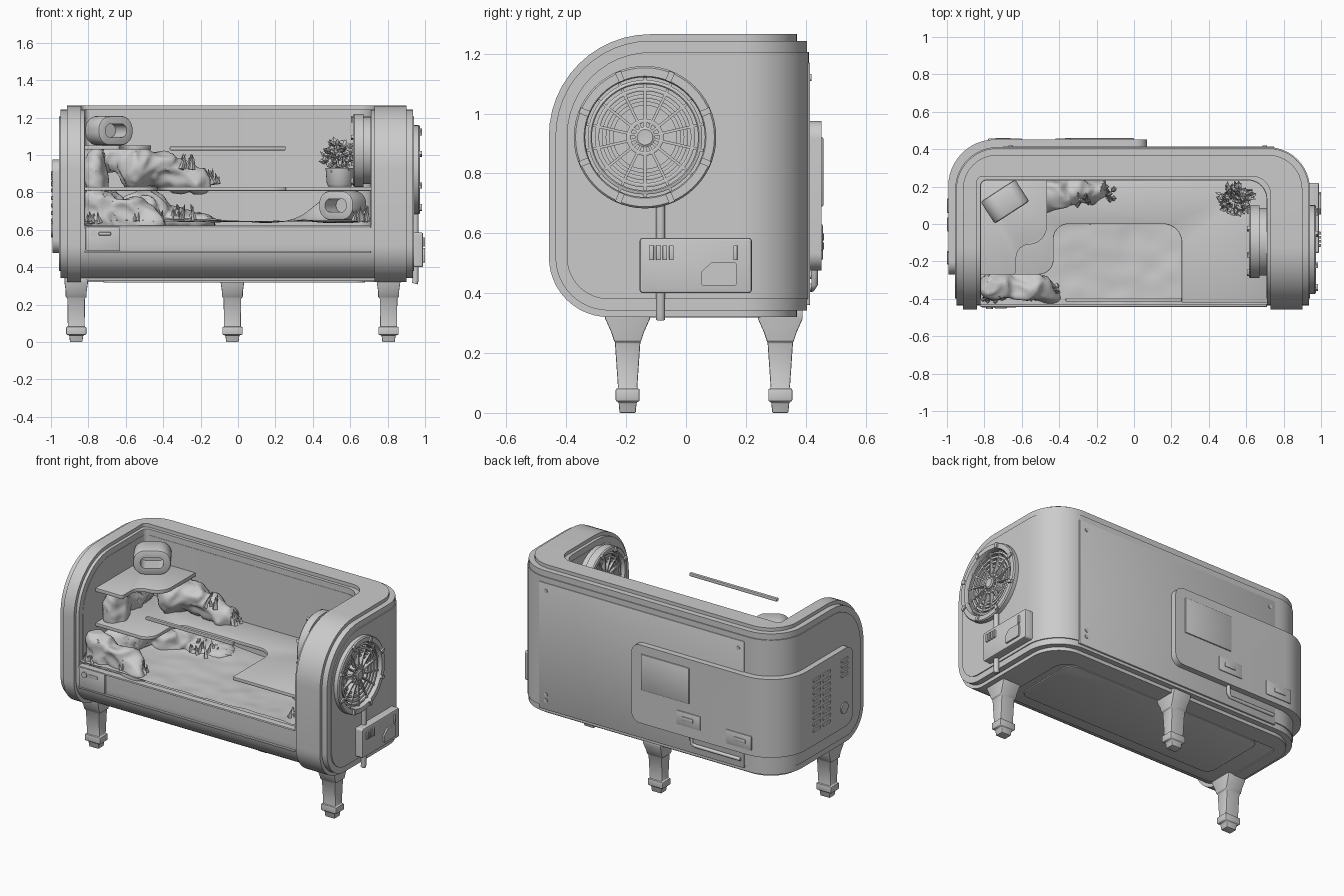
import bpy, bmesh, math, random
from mathutils import Vector, Matrix, noise

if "Cube" in bpy.data.objects:
    bpy.data.objects.remove(bpy.data.objects["Cube"])
random.seed(4)
PI = math.pi

def finish(name, bm, bevel=0, angle=35):
    bmesh.ops.recalc_face_normals(bm, faces=bm.faces)
    me = bpy.data.meshes.new(name)
    bm.to_mesh(me); bm.free()
    o = bpy.data.objects.new(name, me)
    bpy.context.collection.objects.link(o)
    if bevel:
        m = o.modifiers.new("b", 'BEVEL')
        m.width, m.segments, m.limit_method, m.angle_limit = bevel, 2, 'ANGLE', math.radians(40)
        apply(o, m)
    smooth(o, angle)
    return o

def select(o):
    bpy.ops.object.select_all(action='DESELECT')
    o.select_set(True); bpy.context.view_layer.objects.active = o

def smooth(o, angle=35):
    select(o); bpy.ops.object.shade_smooth_by_angle(angle=math.radians(angle))

def apply(o, m):
    select(o); bpy.ops.object.modifier_apply(modifier=m.name)

def boolean(o, cutter, op='DIFFERENCE'):
    m = o.modifiers.new("c", 'BOOLEAN')
    m.operation, m.object, m.solver = op, cutter, 'EXACT'
    apply(o, m)
    bpy.data.objects.remove(cutter)
    smooth(o)

def fillet(pts, seg=12):
    out = []
    for i, (x, y, r) in enumerate(pts):
        p = Vector((x, y)); a = Vector(pts[i-1][:2]) - p; b = Vector(pts[(i+1) % len(pts)][:2]) - p
        if r <= 0: out.append(p); continue
        a.normalize(); b.normalize()
        h = a.angle(b) / 2
        c = p + (a + b).normalized() * r / math.sin(h)
        s, e = p + a*r/math.tan(h) - c, p + b*r/math.tan(h) - c
        t = s.angle_signed(e)
        out += [c + Matrix.Rotation(-t*k/seg, 2) @ s for k in range(seg+1)]
    return out

def prism(name, pts, lo, hi, axis='z', bevel=0):
    bm = bmesh.new()
    put = {'z': lambda a, b, t: (a, b, t), 'x': lambda a, b, t: (t, a, b), 'y': lambda a, b, t: (a, t, b)}[axis]
    rings = [[bm.verts.new(put(p[0], p[1], t)) for p in fillet(pts)] for t in (lo, hi)]
    n = len(rings[0])
    for r in rings: bm.faces.new(r)
    for i in range(n):
        bm.faces.new((rings[0][i], rings[0][(i+1) % n], rings[1][(i+1) % n], rings[1][i]))
    return finish(name, bm, bevel)

def rect(a0, a1, b0, b1, r=0):
    return [(a0, b0, r), (a1, b0, r), (a1, b1, r), (a0, b1, r)]

def boxes(name, items, bevel=0):
    bm = bmesh.new()
    for x0, x1, y0, y1, z0, z1 in items:
        M = Matrix.Translation(((x0+x1)/2, (y0+y1)/2, (z0+z1)/2)) @ Matrix.Diagonal((x1-x0, y1-y0, z1-z0, 1))
        bmesh.ops.create_cube(bm, size=1, matrix=M)
    return finish(name, bm, bevel)

def lathe(name, prof, loc, axis='z', seg=48):
    bm = bmesh.new()
    vs = [bm.verts.new((r, 0, h)) for r, h in prof]
    for a, b in zip(vs, vs[1:]): bm.edges.new((a, b))
    bmesh.ops.spin(bm, geom=bm.verts[:] + bm.edges[:], axis=(0, 0, 1), cent=(0, 0, 0), angle=2*PI, steps=seg)
    bmesh.ops.remove_doubles(bm, verts=bm.verts, dist=1e-5)
    R = {'z': Matrix(), 'x': Matrix.Rotation(PI/2, 4, 'Y'), 'y': Matrix.Rotation(-PI/2, 4, 'X')}[axis]
    bmesh.ops.transform(bm, matrix=Matrix.Translation(loc) @ R, verts=bm.verts)
    return finish(name, bm)

def tube(name, pts, r):
    c = bpy.data.curves.new(name, 'CURVE'); c.dimensions = '3D'
    c.bevel_depth, c.bevel_resolution, c.use_fill_caps = r, 3, True
    s = c.splines.new('POLY'); s.points.add(len(pts)-1)
    for q, p in zip(s.points, pts): q.co = (*p, 1)
    bpy.context.collection.objects.link(bpy.data.objects.new(name, c))

# Body layers: rounded plan crossed with rounded side profile, opened to top and front
def shell(name, d, e, open_z, grow=0):
    o = prism(name, [(-.95+d, -.6, 0), (.935-d, -.6, 0), (.935-d, .405-d, .22-d), (-.95+d, .405-d, .22-d)], .2, 1.4)
    boolean(o, prism("cut", [(-.458+e, .32+e, .2-e), (.6, .32+e, 0), (.6, 1.265-e, 0), (-.458+e, 1.265-e, .34-e)], -1.2, 1.2, 'x'), 'INTERSECT')
    boolean(o, prism("cut", [(-.82-grow, -.7, 0), (.71+grow, -.7, 0), (.71+grow, .235+grow, .1), (-.82-grow, .235+grow, .03)], open_z, 1.5))
    return o
body = [shell("body_shell", 0, .022, .615), shell("raised_rim", .035, 0, .28, .02), shell("wall_panels", -.006, .06, .615, -.002)]
for o in body:
    boolean(o, lathe("cut", [(0, 0), (.203, 0), (.203, .3), (0, .3)], (.86, -.137, .921), 'x'))
prism("underside_frame", rect(-.88, .87, -.28, .36, .12), .325, .36, bevel=.006)
prism("underside_panel", rect(-.72, .68, -.2, .25, .06), .318, .33, bevel=.004)
boxes("back_plate", [(-.7, .75, .39, .415, .36, 1.17)], .004)
boxes("tub_front_seam", [(-.82, .71, -.445, -.42, .478, .486), (-.82, .71, -.443, -.40, .61, .622)], .002)
boxes("control_panel", [(-.815, -.63, -.447, -.42, .488, .618)], .006)
boxes("control_slot", [(-.745, -.68, -.453, -.43, .57, .588)], .004)
lathe("control_button", [(0, 0), (.018, 0), (.018, .02), (0, .02)], (-.772, -.455, .578), 'y', 24)
for x, z in ((.7, 1.12), (.7, .46), (.7, .42), (-.66, 1.12)):
    lathe("screw", [(0, 0), (.012, 0), (.012, .03), (0, .03)], (x, .39, z), 'y', 16)

# Equipment housing wrapping the back left corner
eq = prism("equipment_housing", [(-.993, -.27, 0), (-.9, -.27, 0), (-.9, .39, .15), (.07, .39, 0), (.07, .452, 0), (-.993, .452, .25)], .475, .975)
boolean(eq, prism("cut", rect(-1.3, .07, .475, .975, .06), -1, 1, 'y'), 'INTERSECT')
boolean(eq, prism("cut", rect(-.27, .8, .475, .975, .07), -1.3, 1, 'x'), 'INTERSECT')
boxes("rear_screen", [(-.34, 0, .44, .459, .69, .92)], .004)
boxes("rear_sockets", [(-.42, -.25, .44, .457, .54, .63), (-.78, -.6, .44, .457, .51, .6)], .004)
boxes("socket_ports", [(-.37, -.29, .445, .461, .575, .6), (-.74, -.66, .445, .461, .545, .57)], .003)
boxes("side_vents", [(-.999, -.98, y, y+.075, z, z+.02) for y in (.06, -.04) for z in [.56+.04*k for k in range(9)]]
      + [(-.999, -.98, -.215, -.15, .8+.032*k, .818+.032*k) for k in range(4)], .003)
lathe("side_knob", [(0, 0), (.035, 0), (.04, .02), (0, .02)], (-.999, -.18, .6), 'x', 32)
tube("rear_cable", [(-.34, .43, .5), (-.34, .43, .43), (-.36, .42, .415), (-.68, .42, .415)], .011)

# Round grilles: outside ventilator and inside wheel
def grille(name, x, y, z, R, s):
    c = (x, y, z)
    def ring(n, a, b, h0, h1): lathe(n, [(a, h0*s), (b, h0*s), (b, h1*s*.8), (b-.006, h1*s), (a+.004, h1*s), (a, h1*s*.8), (a, h0*s)], c, 'x', 56)
    ring(name + "_ring", R*.84, R, -.02, .035)
    for f, h in ((.77, .01), (.67, .004), (.57, -.002), (.47, -.008)):
        ring(name + "_louvre", R*f-.006, R*f+.008, (h-.02), (h+.008))
    ring(name + "_hub_ring", R*.2, R*.26, -.03, .012)
    lathe(name + "_hub", [(0, -.05*s), (.034, -.05*s), (.034, .02*s), (.026, .025*s), (0, .022*s)], c, 'x', 32)
    bm = bmesh.new()
    for k in range(14):
        M = Matrix.Translation(c) @ Matrix.Rotation(2*PI*k/14, 4, 'X')
        bmesh.ops.create_cube(bm, size=1, matrix=M @ Matrix.Translation((.002*s, 0, R*.48)) @ Matrix.Diagonal((.026, .009, R*.76, 1)))
    for k in range(8):
        M = Matrix.Translation(c) @ Matrix.Rotation(2*PI*(k+.5)/8, 4, 'X')
        bmesh.ops.create_cube(bm, size=1, matrix=M @ Matrix.Translation((.03*s, 0, R*.92)) @ Matrix.Diagonal((.03, .02, R*.14, 1)))
    finish(name + "_spokes", bm)
grille("ventilator", .938, -.137, .921, .238, 1)
grille("inner_wheel", .65, -.095, 1.025, .195, -1)
lathe("inner_wheel_drum", [(0, 0), (.18, 0), (.18, .06), (0, .06)], (.67, -.095, 1.025), 'x')

# Side pump box and pipe
prism("pump_box", rect(-.155, .22, .4, .585, .012), .9, .99, 'x', .008)
boxes("pump_slots", [(.98, 1.0, -.122+.022*k, -.107+.022*k, .51, .56) for k in range(4)] + [(.98, 1.0, .158, .172, .51, .56)], .003)
prism("pump_label_plate", [(.05, .425, .01), (.17, .425, .01), (.17, .503, .01), (.085, .503, .01), (.05, .47, .01)], .98, 1.0, 'x')
tube("pump_pipe", [(.95, -.085, .7), (.95, -.085, .33), (.945, -.085, .312)], .016)

# Three legs lofted from square sections
for x, y in ((-.865, -.195), (.805, -.195), (-.03, .315)):
    bm = bmesh.new(); prev = None
    for z, w, d in ((0, .066, .054), (.035, .075, .06), (.04, .108, .08), (.08, .108, .08), (.082, .09, .064), (.235, .094, .085),
                    (.24, .112, .09), (.27, .112, .11), (.315, .125, .15), (.345, .125, .15)):
        r = [bm.verts.new((x+a*w/2, y+b*d/2, z)) for a, b in ((-1, -1), (1, -1), (1, 1), (-1, 1))]
        if prev is None: bm.faces.new(r)
        else:
            for i in range(4): bm.faces.new((prev[i], prev[(i+1) % 4], r[(i+1) % 4], r[i]))
        prev = r
    bm.faces.new(prev)
    finish("leg", bm, .006)

# Door handle bar and the two shelves
boxes("handle_bar", [(-.365, .255, -.415, -.395, 1.025, 1.045)], .004)
prism("main_shelf", [(-.82, -.27, 0), (-.43, -.27, .08), (-.43, 0, .08), (.255, 0, .1), (.255, -.42, 0), (.715, -.42, 0), (.715, .24, 0), (-.82, .24, 0)], .808, .83, bevel=.004)
prism("upper_shelf", [(-.825, -.27, 0), (-.63, -.27, .02), (-.63, -.11, .07), (-.465, -.11, .1), (-.465, .24, 0), (-.825, .24, 0)], 1.03, 1.052, bevel=.004)

# Rounded hideouts with an oval doorway
for c, ang in (((-.69, .12, 1.13), 33), ((.56, -.12, .73), -33)):
    h = prism("hideout", rect(-.11, .11, -.078, .078, .07), -.07, .07, 'y', .012)
    boolean(h, prism("cut", rect(-.068, .068, -.036, .036, .034), -.2, .04, 'y'))
    h.matrix_world = Matrix.Translation(c) @ Matrix.Rotation(math.radians(ang), 4, 'Z')

# Landscape floor
bm = bmesh.new()
bmesh.ops.create_grid(bm, x_segments=70, y_segments=36, size=1)
for v in bm.verts:
    x, y = -.055+.768*v.co.x, -.095+.335*v.co.y
    z = .645 + .02*noise.noise((x*3, y*4, 1)) + .006*noise.noise((x*10, y*10, 3))
    z += .13*math.exp(-((x-.5)/.15)**2-((y-.13)/.12)**2) + .1*math.exp(-((x+.4)/.2)**2-((y-.15)/.1)**2)
    v.co = (x, y, min(z, .8))
finish("landscape_floor", bm, angle=60)

# Rock masses: overlapping lumps fused by remeshing, then roughened
def rocks(name, lumps, top):
    bm = bmesh.new()
    for c, s in lumps:
        bmesh.ops.create_icosphere(bm, subdivisions=3, radius=1, matrix=Matrix.Translation(c) @ Matrix.Diagonal((*s, 1)))
    o = finish(name, bm)
    m = o.modifiers.new("r", 'REMESH'); m.mode, m.voxel_size = 'VOXEL', .014; apply(o, m)
    m = o.modifiers.new("s", 'SMOOTH'); m.iterations, m.factor = 6, .5; apply(o, m)
    for v in o.data.vertices:
        p = v.co.copy()
        q = p + .035*noise.noise_vector(p*7) + v.normal*.03*(.4-abs(noise.noise(p*13)))
        v.co = (max(q.x, -.822), max(-.425, min(q.y, .237)), min(q.z, top))
    smooth(o, 50)
rocks("upper_rock", [((-.77, .1, .92), (.06, .15, .14)), ((-.65, .17, .99), (.16, .09, .08)), ((-.54, .15, .94), (.11, .1, .12)),
      ((-.42, .175, .92), (.11, .08, .11)), ((-.32, .18, .89), (.1, .07, .09)), ((-.22, .18, .855), (.09, .07, .06)), ((-.76, -.14, .9), (.06, .1, .15))], 1.033)
rocks("lower_rock", [((-.72, -.34, .7), (.11, .08, .12)), ((-.6, -.34, .68), (.12, .075, .1)), ((-.49, -.35, .65), (.09, .065, .07)),
      ((-.72, 0, .7), (.12, .3, .12)), ((-.52, .1, .68), (.16, .14, .12)), ((-.35, .12, .65), (.15, .1, .07)), ((-.22, .12, .64), (.1, .08, .04))], .812)

# Grass tufts
bm = bmesh.new()
for cx, cy, cz, n, sp in ((-.77, -.39, .64, 14, .04), (-.44, -.36, .64, 14, .04), (-.27, .14, .93, 16, .04), (-.15, .16, .85, 14, .05),
                          (-.28, .05, .66, 14, .07), (.66, -.34, .65, 14, .04), (-.55, -.39, .65, 8, .03)):
    for k in range(n):
        h = random.uniform(.04, .09)
        M = Matrix.Translation((cx+random.uniform(-sp, sp), cy+random.uniform(-sp, sp)*.7, cz+h*.4)) @ Matrix.Rotation(random.uniform(-.3, .3), 4, 'Y') @ Matrix.Rotation(random.uniform(-.3, .3), 4, 'X')
        bmesh.ops.create_cone(bm, cap_ends=True, segments=4, radius1=.015, radius2=.001, depth=h, matrix=M)
finish("grass_tufts", bm, angle=10)

# Potted plant
lathe("plant_pot", [(0, 0), (.06, 0), (.07, .015), (.077, .1), (.068, .1), (.064, .085), (0, .085)], (.545, .12, .83), seg=32)
bm = bmesh.new()
for k in range(130):
    d = Vector((random.gauss(0, 1), random.gauss(0, 1), random.gauss(.2, 1))).normalized()
    p = Vector((.545, .125, .995)) + d*random.uniform(.03, .075)
    t = (d + Vector([random.uniform(-.9, .9) for _ in range(3)])).normalized()
    w = t.cross(Vector((random.random(), random.random(), .3))).normalized()
    n = t.cross(w)*.01; l = random.uniform(.035, .06)
    pts = [p, p+t*l*.5+w*.02, p+t*l, p+t*l*.5-w*.02]
    for q in pts: q.y = min(q.y, .232)
    v = [bm.verts.new(q) for q in pts]; m = bm.verts.new(p+t*l*.5+n)
    for i in range(4): bm.faces.new((v[i], v[(i+1) % 4], m))
finish("plant_leaves", bm, angle=10)
tube("plant_stem", [(.545, .12, .9), (.55, .125, 1.03)], .01)
